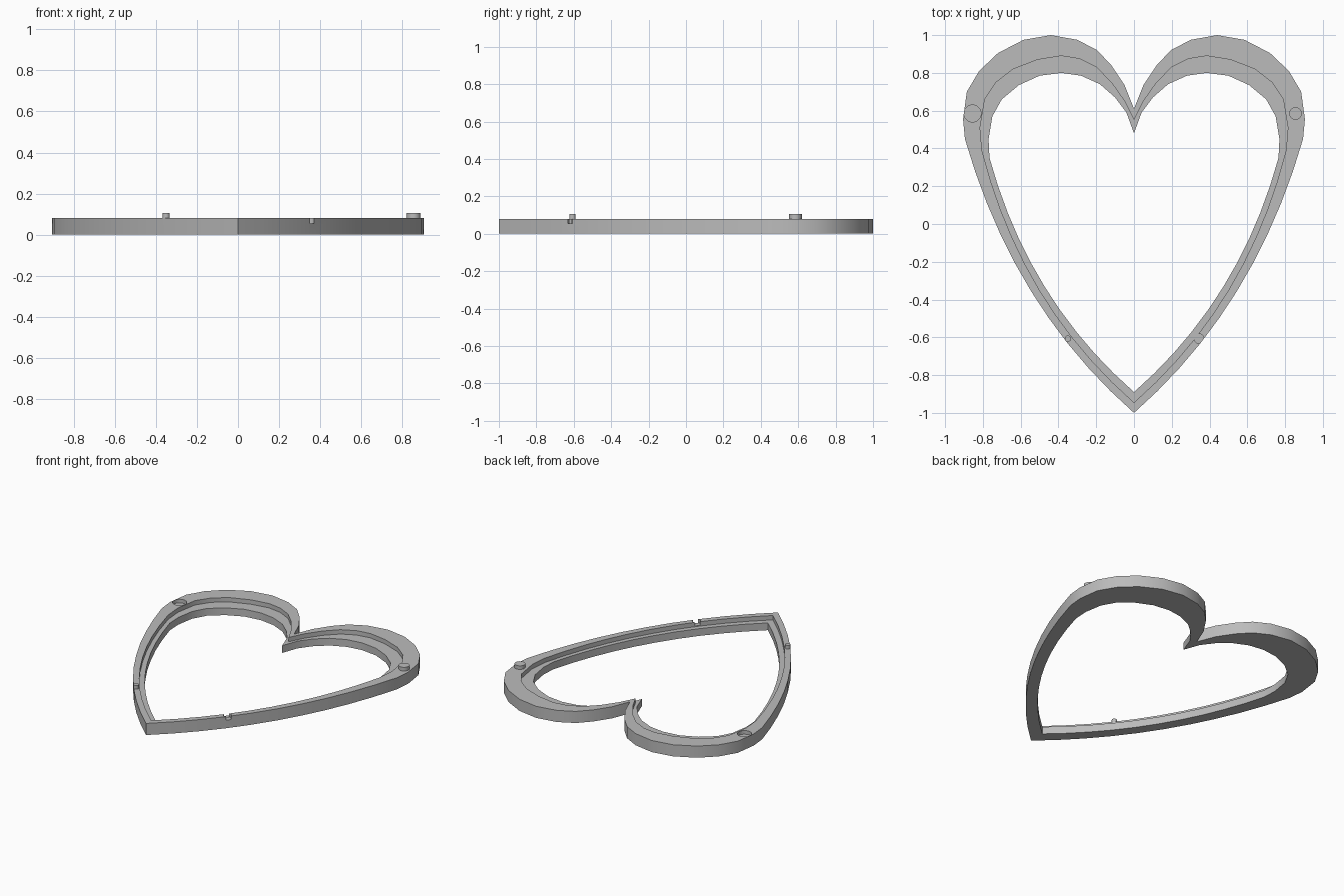
import bpy
import bmesh
from math import radians
from mathutils import Vector

cube = bpy.data.objects.get("Cube")
if cube:
    bpy.data.objects.remove(cube, do_unlink=True)

TOP, LEDGE, POCKET, PEG_TOP = 0.08, 0.05, 0.055, 0.105
SIDE_STEPS = 10

grey = bpy.data.materials.new("plain grey")
grey.use_nodes = True
grey.diffuse_color = (0.5, 0.5, 0.5, 1)
grey.node_tree.nodes["Principled BSDF"].inputs["Base Color"].default_value = (0.5, 0.5, 0.5, 1)


def heart(lobe, control, tip):
    """Closed heart outline: lobe points, a curved side to the tip, then mirrored."""
    start, bend, end = Vector(lobe[-1]), Vector(control), Vector((0, tip))
    half = [Vector(p) for p in lobe]
    for i in range(1, SIDE_STEPS + 1):
        t = i / SIDE_STEPS
        half.append(start * (1 - t) ** 2 + bend * 2 * t * (1 - t) + end * t * t)
    return half + [Vector((-p.x, p.y)) for p in reversed(half[1:-1])]


def smooth(obj):
    bpy.ops.object.select_all(action="DESELECT")
    obj.select_set(True)
    bpy.context.view_layer.objects.active = obj
    bpy.ops.object.shade_smooth_by_angle(angle=radians(30))


def make_object(name, bm):
    bmesh.ops.recalc_face_normals(bm, faces=bm.faces)
    mesh = bpy.data.meshes.new(name)
    bm.to_mesh(mesh)
    bm.free()
    mesh.materials.append(grey)
    obj = bpy.data.objects.new(name, mesh)
    bpy.context.collection.objects.link(obj)
    return obj


def cylinder(name, x, y, radius, low, high, sides):
    bm = bmesh.new()
    bmesh.ops.create_cone(bm, cap_ends=True, segments=sides, radius1=radius,
                          radius2=radius, depth=high - low)
    obj = make_object(name, bm)
    obj.location = (x, y, (low + high) / 2)
    return obj


# Three nested outlines: outer edge, step of the rim, inner opening
outer = heart([(0, .61), (.05, .735), (.12, .84), (.195, .92), (.3, .975), (.44, 1),
               (.585, .975), (.72, .905), (.82, .81), (.885, .7), (.905, .555), (.895, .45)],
              (.64, -.44), -1)
step = heart([(0, .55), (.05, .65), (.12, .75), (.2, .83), (.29, .875), (.385, .89),
              (.51, .87), (.64, .82), (.73, .75), (.79, .66), (.815, .51), (.805, .39)],
             (.6, -.42), -.945)
inner = heart([(0, .48), (.04, .59), (.1, .67), (.18, .74), (.28, .785), (.385, .8),
               (.5, .785), (.61, .735), (.7, .66), (.75, .57), (.77, .45), (.765, .35)],
              (.56, -.4), -.89)

# Frame: stepped section lofted around the heart
bm = bmesh.new()
section = [(outer, 0), (outer, TOP), (step, TOP), (step, LEDGE), (inner, LEDGE), (inner, 0)]
rings = [[bm.verts.new((p.x, p.y, z)) for p in loop] for loop, z in section]
count = len(outer)
for k, ring in enumerate(rings):
    other = rings[(k + 1) % len(rings)]
    for i in range(count):
        j = (i + 1) % count
        bm.faces.new((ring[i], ring[j], other[j], other[i]))
frame = make_object("heart_frame", bm)

# Sockets on the rim: a wide one on the right, a small one breaking the left rim
cutters = [cylinder("wide_socket_cutter", -.855, .585, .045, POCKET, .2, 24),
           cylinder("small_socket_cutter", .345, -.607, .026, POCKET, .2, 12)]
for cutter in cutters:
    cutter.hide_render = True
    cut = frame.modifiers.new("socket", "BOOLEAN")
    cut.operation = "DIFFERENCE"
    cut.solver = "EXACT"
    cut.object = cutter
    bpy.context.view_layer.objects.active = frame
    bpy.ops.object.modifier_apply(modifier=cut.name)
    bpy.data.objects.remove(cutter, do_unlink=True)
smooth(frame)

# Pegs opposite the sockets
smooth(cylinder("wide_peg", .855, .585, .034, LEDGE, PEG_TOP, 20))
smooth(cylinder("small_peg", -.35, -.607, .017, LEDGE, PEG_TOP, 14))
